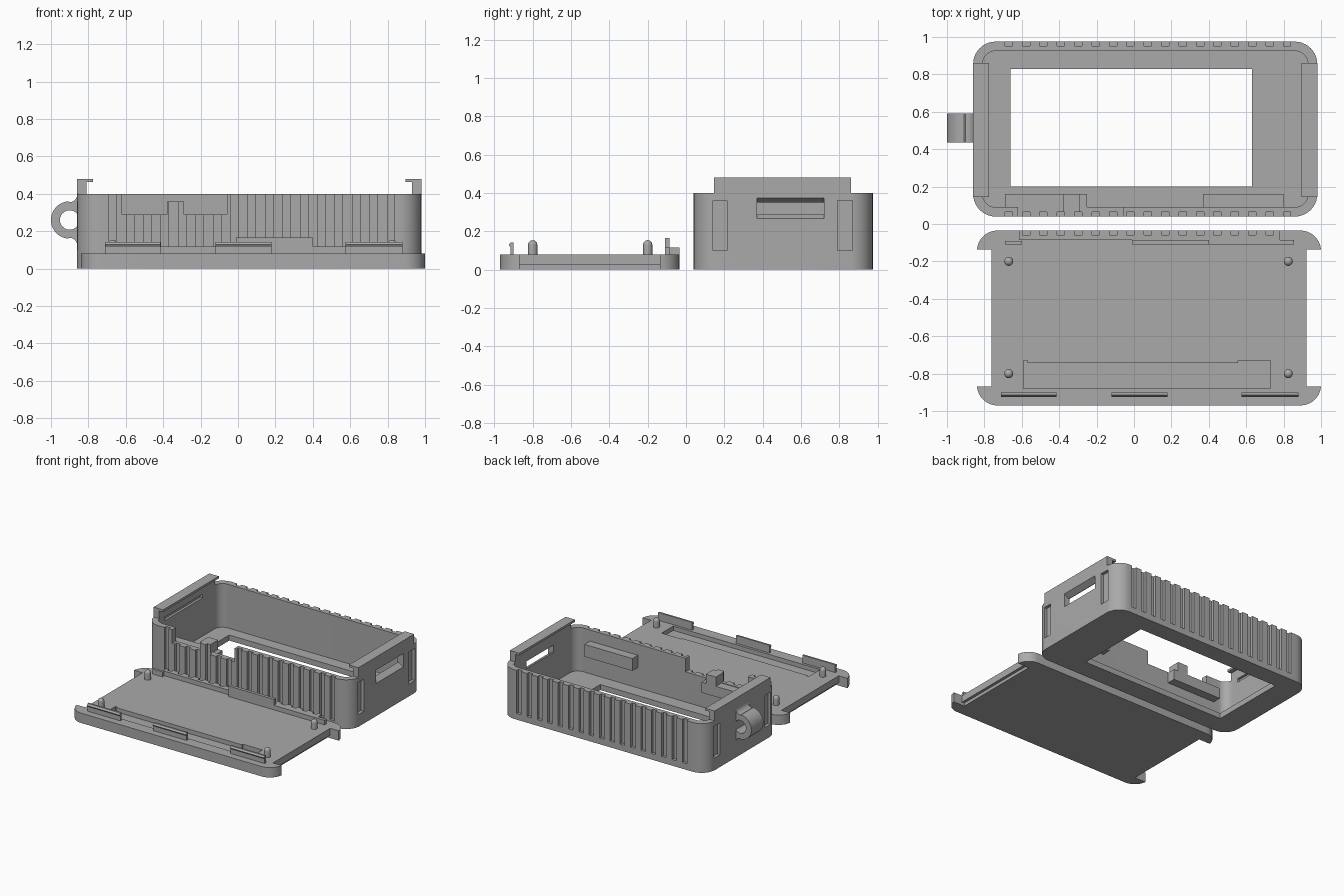
import bpy, bmesh, math
from mathutils import Vector

if "Cube" in bpy.data.objects:
    bpy.data.objects.remove(bpy.data.objects["Cube"])

GREY = (0.4, 0.4, 0.4, 1)
mat = bpy.data.materials.new("plain grey")
mat.use_nodes = True
mat.diffuse_color = GREY
mat.node_tree.nodes["Principled BSDF"].inputs["Base Color"].default_value = GREY


def prism(bm, pts, axis, lo, hi):
    """Extrude a 2D outline along an axis (x: yz, y: xz, z: xy)."""
    def place(p, t):
        return {"x": (t, p[0], p[1]), "y": (p[0], t, p[1]), "z": (p[0], p[1], t)}[axis]
    a = [bm.verts.new(place(p, lo)) for p in pts]
    b = [bm.verts.new(place(p, hi)) for p in pts]
    n = len(pts)
    faces = [bm.faces.new(a), bm.faces.new(b)]
    faces += [bm.faces.new((a[i], a[(i + 1) % n], b[(i + 1) % n], b[i])) for i in range(n)]
    bmesh.ops.recalc_face_normals(bm, faces=faces)


def box(bm, x0, x1, y0, y1, z0, z1):
    prism(bm, [(x0, y0), (x1, y0), (x1, y1), (x0, y1)], "z", z0, z1)


def arc(cx, cy, r, start, end, n=10):
    return [(cx + r * math.cos(math.radians(start + (end - start) * i / n)),
             cy + r * math.sin(math.radians(start + (end - start) * i / n))) for i in range(n + 1)]


def rounded(x0, x1, y0, y1, r):
    return (arc(x1 - r, y1 - r, r, 0, 90) + arc(x0 + r, y1 - r, r, 90, 180)
            + arc(x0 + r, y0 + r, r, 180, 270) + arc(x1 - r, y0 + r, r, 270, 360))


def make(name, bm, cut=None):
    """Turn a bmesh into an object, subtracting an optional cutter bmesh."""
    me = bpy.data.meshes.new(name)
    bm.to_mesh(me)
    bm.free()
    ob = bpy.data.objects.new(name, me)
    bpy.context.collection.objects.link(ob)
    if cut:
        cutter = make(name + "_cutter", cut)
        cutter.hide_render = True
        mod = ob.modifiers.new("cut", "BOOLEAN")
        mod.operation, mod.solver, mod.object = "DIFFERENCE", "EXACT", cutter
        mod.use_self = True
        bpy.context.view_layer.update()
        baked = bpy.data.meshes.new_from_object(ob.evaluated_get(bpy.context.evaluated_depsgraph_get()))
        ob.modifiers.clear()
        ob.data = baked
        bpy.data.objects.remove(cutter)
    ob.data.materials.clear()
    ob.data.materials.append(mat)
    bpy.ops.object.select_all(action="DESELECT")
    ob.select_set(True)
    bpy.context.view_layer.objects.active = ob
    bpy.ops.object.shade_smooth_by_angle(angle=math.radians(30))
    return ob


def block(name, *dims):
    bm = bmesh.new()
    box(bm, *dims)
    return make(name, bm)


# Case shell with cavity, floor window, grip grooves and end slots
X0, X1, Y0, Y1, H, WALL = -0.86, 0.98, 0.04, 0.975, 0.40, 0.05
GROOVES = [-0.67 + 0.093 * i for i in range(17)]
shell, cut = bmesh.new(), bmesh.new()
prism(shell, rounded(X0, X1, Y0, Y1, 0.12), "z", 0, H)
prism(cut, rounded(X0 + WALL, X1 - WALL, Y0 + WALL, Y1 - WALL, 0.07), "z", 0.045, 0.6)
box(cut, -0.66, 0.63, 0.20, 0.83, -0.1, 0.1)
for gx in GROOVES:
    box(cut, gx - 0.02, gx + 0.02, -0.1, Y0 + 0.023, 0.05, 0.5)
    box(cut, gx - 0.02, gx + 0.02, Y1 - 0.023, 1.1, 0.05, 0.5)
for y0, y1 in ((0.14, 0.215), (0.79, 0.87)):
    box(cut, X1 - 0.025, 1.1, y0, y1, 0.10, 0.36)
    box(cut, -1.0, X0 + 0.025, y0, y1, 0.10, 0.36)
# Port cut-outs in the front wall
box(cut, -0.62, -0.38, 0.0, 0.12, 0.29, 0.55)
box(cut, -0.38, -0.29, 0.0, 0.12, 0.36, 0.55)
box(cut, -0.29, -0.06, 0.0, 0.12, 0.29, 0.55)
# Flared opening in the left end, shallow slit inside the right end
prism(cut, [(0.85, 0.29), (0.94, 0.29), (0.99, 0.26), (0.99, 0.38), (0.94, 0.35), (0.85, 0.35)],
      "y", 0.37, 0.72)
box(cut, X0 + 0.03, X0 + 0.1, 0.22, 0.70, 0.355, 0.385)
make("case_shell", shell, cut)

# Hooked rails on both ends
for name, edge, s in (("right_rail", X0, 1), ("left_rail", X1, -1)):
    bm = bmesh.new()
    outline = [(0, H), (WALL, H), (WALL, 0.462), (0.085, 0.462), (0.085, 0.48), (0, 0.48)]
    prism(bm, [(edge + s * u, z) for u, z in outline], "y", 0.145, 0.86)
    make(name, bm)

# Support blocks on the inside of the front wall
block("long_support", 0.37, 0.80, 0.085, 0.16, 0.21, 0.31)
block("port_support", -0.69, -0.25, 0.085, 0.16, 0.20, 0.285)
block("port_post", -0.38, -0.29, 0.085, 0.16, 0.20, 0.36)

# Strap loop with flared roots
loop, hole = bmesh.new(), bmesh.new()
prism(loop, arc(-0.90, 0.395, 0.04, 0, -90, 6) + arc(-0.90, 0.26, 0.10, 95, 265, 20)
      + arc(-0.90, 0.125, 0.04, 90, 0, 6), "y", 0.435, 0.59)
prism(hole, arc(-0.90, 0.26, 0.052, 40, 320, 20), "y", 0.3, 0.7)
make("strap_loop", loop, hole)

# Lid plate with end notches, undercut edges and a pocket
LX0, LX1, LY0, LY1, T = -0.84, 1.0, -0.97, -0.035, 0.08
lid, cut = bmesh.new(), bmesh.new()
prism(lid, rounded(LX0, LX1, LY0, LY1, 0.11), "z", 0, T)
for edge, s in ((LX0, 1), (LX1, -1)):
    step = [(-0.1, -0.1), (0.10, -0.1), (0.10, 0.025), (0.077, 0.025), (0.077, 0.2), (-0.1, 0.2)]
    prism(cut, [(edge + s * u, z) for u, z in step], "y", -0.87, -0.135)
prism(cut, [(-0.59, -0.88), (0.73, -0.88), (0.73, -0.73), (0.555, -0.73), (0.555, -0.743),
            (-0.57, -0.743), (-0.57, -0.73), (-0.59, -0.73)], "z", 0.045, 0.2)
make("lid_plate", lid, cut)

# Grooved ridge along the back of the lid
ridge, cut = bmesh.new(), bmesh.new()
box(ridge, -0.615, 0.78, -0.085, LY1, T, 0.117)
for gx in GROOVES[1:-1]:
    box(cut, gx - 0.02, gx + 0.02, LY1 - 0.023, 0.1, 0.05, 0.3)
make("lid_ridge", ridge, cut)

# Snap clips
for i, (x0, x1) in enumerate(((-0.71, -0.415), (-0.12, 0.18), (0.575, 0.88))):
    bm = bmesh.new()
    prism(bm, [(-0.90, T), (-0.90, 0.143), (-0.915, 0.143), (-0.925, 0.13), (-0.915, 0.115), (-0.915, T)],
          "x", x0, x1)
    make(f"front_clip_{i + 1}", bm)
block("back_clip", -0.01, 0.40, -0.11, -0.085, T, 0.165)
block("back_clip_right", -0.69, -0.60, -0.11, -0.09, T, 0.12)
block("back_clip_left", 0.40, 0.855, -0.11, -0.085, T, 0.117)

# Domed locating pins, turned from a profile
for i, (px, py) in enumerate((x, y) for x in (-0.67, 0.825) for y in (-0.80, -0.20)):
    bm = bmesh.new()
    profile = [(0.024, T), (0.024, 0.13)] + arc(0, 0.13, 0.024, 15, 90, 5)
    vs = [bm.verts.new((r, 0, z)) for r, z in profile]
    es = [bm.edges.new(pair) for pair in zip(vs, vs[1:])]
    bmesh.ops.spin(bm, geom=vs + es, cent=(0, 0, 0), axis=(0, 0, 1), angle=math.tau, steps=20)
    bmesh.ops.remove_doubles(bm, verts=bm.verts, dist=0.0005)
    bmesh.ops.recalc_face_normals(bm, faces=bm.faces)
    bmesh.ops.translate(bm, verts=bm.verts, vec=Vector((px, py, 0)))
    make(f"locating_pin_{i + 1}", bm)
